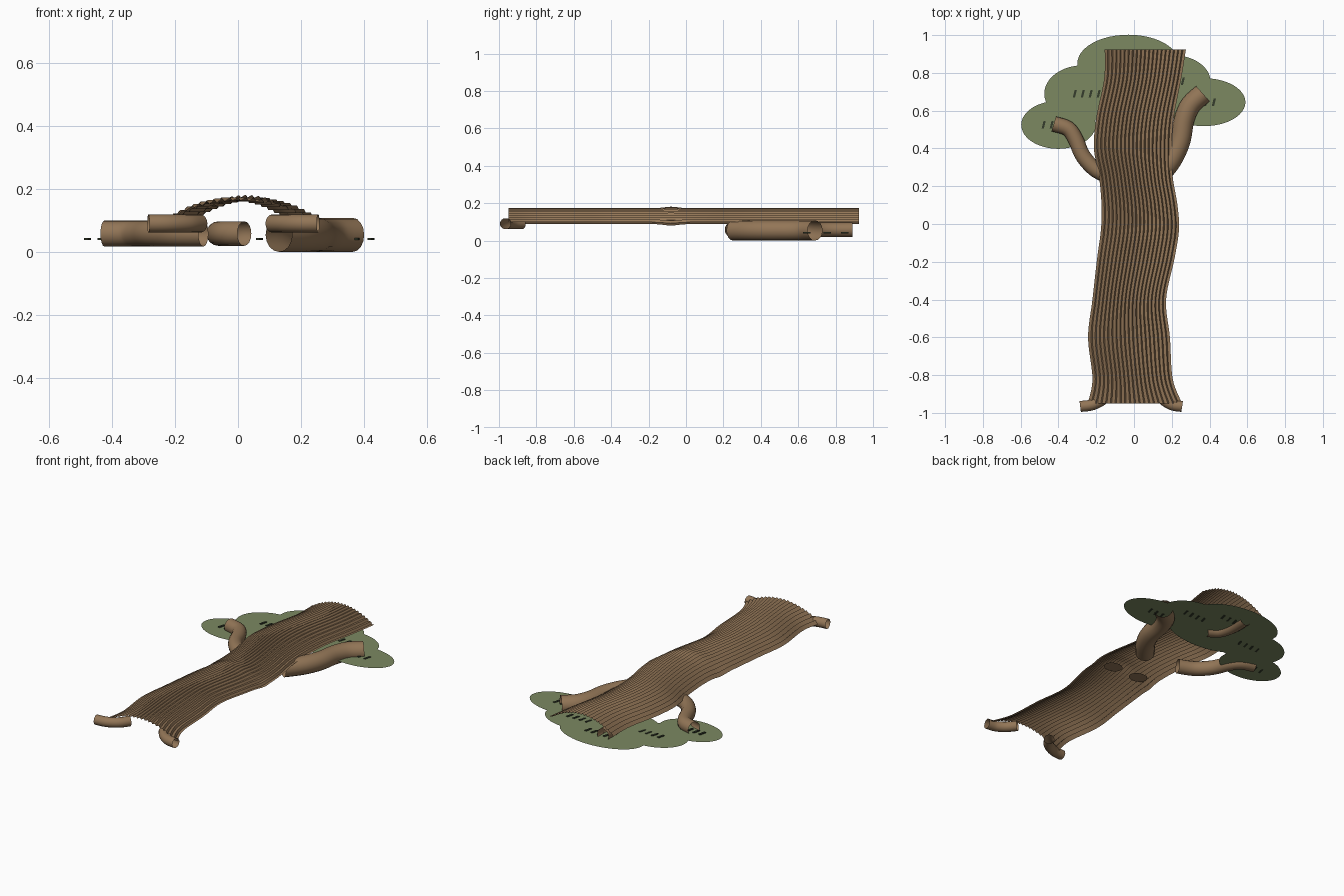
import bpy, bmesh, math
from mathutils import Vector

cube = bpy.data.objects.get("Cube")
if cube:
    bpy.data.objects.remove(cube, do_unlink=True)


def material(name, rgb):
    m = bpy.data.materials.new(name)
    m.use_nodes = True
    m.diffuse_color = (*rgb, 1)
    b = m.node_tree.nodes["Principled BSDF"]
    b.inputs["Base Color"].default_value = (*rgb, 1)
    b.inputs["Roughness"].default_value = 0.9
    return m


BARK = material("bark brown", (0.29, 0.18, 0.095))
LEAF = material("leaf green", (0.2, 0.25, 0.12))
DARK = material("dark green", (0.035, 0.045, 0.025))


def link(name, bm, mat):
    me = bpy.data.meshes.new(name)
    bm.to_mesh(me)
    bm.free()
    me.materials.append(mat)
    ob = bpy.data.objects.new(name, me)
    bpy.context.collection.objects.link(ob)
    return ob


def smooth(ob):
    bpy.ops.object.select_all(action='DESELECT')
    ob.select_set(True)
    bpy.context.view_layer.objects.active = ob
    bpy.ops.object.shade_smooth_by_angle(angle=math.radians(30))


def spline(points, t):
    """Catmull-Rom point on an open path, t from 0 to 1."""
    n = len(points) - 1
    i = min(int(t * n), n - 1)
    f = t * n - i
    p = [Vector(points[max(0, min(n, i + k))]) for k in (-1, 0, 1, 2)]
    return 0.5 * (2 * p[1] + (p[2] - p[0]) * f
                  + (2 * p[0] - 5 * p[1] + 4 * p[2] - p[3]) * f * f
                  + (3 * p[1] - p[0] - 3 * p[2] + p[3]) * f ** 3)


# Trunk: an arched, ridged bark shell; outline rows are (left x, right x, y)
outline = [(-.245, .255, -.95), (-.22, .205, -.82), (-.243, .19, -.6),
           (-.22, .17, -.4), (-.195, .215, -.18), (-.175, .238, -.03),
           (-.172, .23, .1), (-.185, .205, .25), (-.212, .2, .4),
           (-.2, .21, .56), (-.158, .25, .77), (-.155, .275, .925)]
RIDGES, ROWS = 20, 88
bm = bmesh.new()
grid = []
for r in range(ROWS + 1):
    left, right, y = spline(outline, r / ROWS)
    bump = 0.008 * math.exp(-((y + 0.08) / 0.05) ** 2)
    row = []
    for k in range(RIDGES):
        for part, lift in ((0, -0.005), (0.7, 0.005)):
            u = 2 * (k + part) / (RIDGES - 0.3) - 1
            x = (left + right) / 2 + u * (right - left) / 2
            z = 0.168 - 0.075 * u * u + lift + bump * (1 - 2 * u * u)
            row.append(bm.verts.new((x, y, z)))
    grid.append(row)
for a, b in zip(grid, grid[1:]):
    for i in range(len(a) - 1):
        bm.faces.new((a[i], a[i + 1], b[i + 1], b[i]))
smooth(link("trunk_bark", bm, BARK))


# Branches and roots: open round tubes swept along level paths
def tube(name, path, z, radius, sides=16, steps=20):
    bm = bmesh.new()
    rings = []
    for s in range(steps + 1):
        t = s / steps
        p = spline(path, t)
        d = (spline(path, min(1, t + .01)) - spline(path, max(0, t - .01))).normalized()
        ring = []
        for k in range(sides):
            a = math.tau * k / sides
            c = radius * math.cos(a)
            ring.append(bm.verts.new((p.x - d.y * c, p.y + d.x * c,
                                      z + radius * math.sin(a))))
        rings.append(ring)
    for a, b in zip(rings, rings[1:]):
        for k in range(sides):
            j = (k + 1) % sides
            bm.faces.new((a[k], a[j], b[j], b[k]))
    bmesh.ops.recalc_face_normals(bm, faces=bm.faces)
    smooth(link(name, bm, BARK))


tube("left_branch", [(.13, .25), (.2, .34), (.245, .44), (.265, .55),
                     (.3, .63), (.365, .69)], .054, .054)
tube("right_branch", [(-.11, .245), (-.2, .285), (-.27, .36), (-.31, .45),
                      (-.35, .505), (-.425, .53)], .058, .041)
tube("rear_branch", [(.02, .66), (-.035, .7), (-.06, .78), (-.06, .89)], .058, .039)
tube("left_root", [(.255, -.966), (.2, -.957), (.15, -.925), (.11, -.875)], .09, .029)
tube("right_root", [(-.285, -.966), (-.22, -.957), (-.16, -.925), (-.12, -.875)], .09, .029)


# Flat ovals: foliage clumps and the two knots under the trunk
def oval(name, x, y, z, rx, ry, mat):
    bm = bmesh.new()
    bmesh.ops.create_circle(bm, cap_ends=True, segments=48, radius=1)
    for v in bm.verts:
        v.co = (x + rx * v.co.x, y + ry * v.co.y, z)
    return link(name, bm, mat)


def marks(name, x, y, z):
    """A row of four slim slanted leaf strokes."""
    bm = bmesh.new()
    for k in range(4):
        new = bmesh.ops.create_cube(bm, size=1)["verts"]
        for v in new:
            dy = v.co.y * 0.04
            v.co = (x + (k - 1.5) * 0.042 + v.co.x * 0.012 + dy * 0.25,
                    y + dy, z + v.co.z * 0.007)
    link(name, bm, DARK)


clumps = [("outer_right", -.4, .525, .197, .127), ("inner_right", -.27, .69, .205, .15),
          ("top", -.03, .85, .27, .152), ("inner_left", .2, .755, .205, .14),
          ("outer_left", .37, .645, .22, .127), ("middle", 0, .65, .27, .14)]
for i, (n, x, y, rx, ry) in enumerate(clumps):
    z = 0.0385 + 0.0006 * i
    oval("foliage_" + n, x, y, z, rx, ry, LEAF)
    if n != "middle":
        mx = {"outer_right": -.415, "inner_right": -.25, "top": .005,
              "inner_left": .195, "outer_left": .36}[n]
        marks("leaf_marks_" + n, mx, y, 0.041)

for side, x in (("left", .1), ("right", -.08)):
    oval(side + "_knot", x, -.06, .11, .055, .045, BARK)
